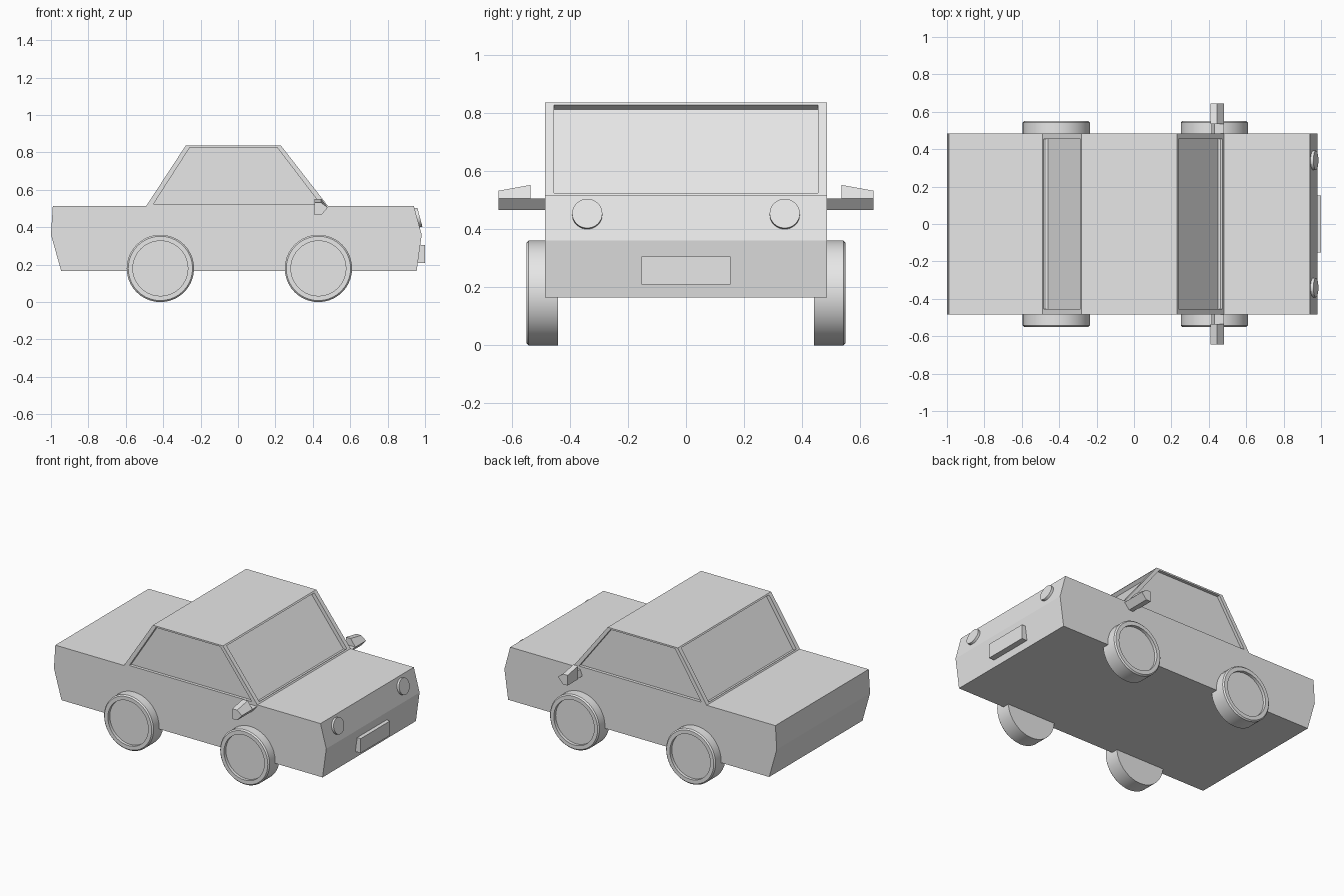
import bpy, bmesh, math
from mathutils import Matrix, Vector

cube = bpy.data.objects.get("Cube")
if cube:
    bpy.data.objects.remove(cube)

grey = bpy.data.materials.new("plain_grey")
grey.use_nodes = True
grey.diffuse_color = (0.8, 0.8, 0.8, 1)
grey.node_tree.nodes["Principled BSDF"].inputs["Base Color"].default_value = (0.8, 0.8, 0.8, 1)

HALF_WIDTH = 0.485


def finish(name, bm, smooth=False):
    """Turn a bmesh into a named object."""
    bmesh.ops.recalc_face_normals(bm, faces=bm.faces[:])
    mesh = bpy.data.meshes.new(name)
    bm.to_mesh(mesh)
    bm.free()
    mesh.materials.append(grey)
    obj = bpy.data.objects.new(name, mesh)
    bpy.context.collection.objects.link(obj)
    if smooth:
        bpy.ops.object.select_all(action="DESELECT")
        obj.select_set(True)
        bpy.context.view_layer.objects.active = obj
        bpy.ops.object.shade_smooth_by_angle(angle=math.radians(30))
    return obj


def prism(profile, y0, y1):
    """Extrude an x-z profile from y0 to y1."""
    bm = bmesh.new()
    face = bm.faces.new([bm.verts.new((x, y0, z)) for x, z in profile])
    moved = bmesh.ops.extrude_face_region(bm, geom=[face])["geom"]
    verts = [v for v in moved if isinstance(v, bmesh.types.BMVert)]
    bmesh.ops.translate(bm, verts=verts, vec=(0, y1 - y0, 0))
    bmesh.ops.recalc_face_normals(bm, faces=bm.faces[:])
    return bm


def recess(bm, face, scale, depth):
    """Cut a sunken pane into a face."""
    bmesh.ops.inset_individual(bm, faces=[face], thickness=0.001)
    centre = (face.verts[0].co + face.verts[1].co + face.verts[2].co + face.verts[3].co) / 4
    for v in face.verts:
        v.co = centre + (v.co - centre) * Vector(scale)
    normal = face.normal.copy()
    moved = bmesh.ops.extrude_discrete_faces(bm, faces=[face])["faces"][0]
    bmesh.ops.translate(bm, verts=moved.verts[:], vec=normal * -depth)


# Lower body
body = [(-0.99, 0.515), (-1.0, 0.36), (-0.945, 0.165),
        (0.955, 0.165), (0.982, 0.36), (0.94, 0.515)]
finish("body", prism(body, -HALF_WIDTH, HALF_WIDTH))

# Cabin with recessed windows on all four sides
cabin = prism([(-0.49, 0.515), (-0.28, 0.836), (0.23, 0.836), (0.48, 0.515)],
              -HALF_WIDTH, HALF_WIDTH)
for face in [f for f in cabin.faces if abs(f.normal.z) < 0.9]:
    if abs(face.normal.y) > 0.9:
        recess(cabin, face, (0.92, 1, 0.94), 0.02)
    else:
        recess(cabin, face, (0.95, 0.94, 0.95), 0.025)
finish("cabin", cabin)


# Wheels with a sunken hub disc
def wheel(name, x, side):
    bm = bmesh.new()
    spin = Matrix.Rotation(-side * math.pi / 2, 4, "X")
    place = Matrix.Translation((x, side * 0.495, 0.18)) @ spin
    bmesh.ops.create_cone(bm, cap_ends=True, segments=40, radius1=0.18,
                          radius2=0.18, depth=0.11, matrix=place)
    outer = max(bm.faces, key=lambda f: side * f.calc_center_median().y)
    bmesh.ops.bevel(bm, geom=outer.edges[:], offset=0.008, segments=1, affect="EDGES")
    outer = max(bm.faces, key=lambda f: side * f.calc_center_median().y)
    bmesh.ops.inset_individual(bm, faces=[outer], thickness=0.025)
    disc = bmesh.ops.extrude_discrete_faces(bm, faces=[outer])["faces"][0]
    bmesh.ops.translate(bm, verts=disc.verts[:], vec=(0, -side * 0.02, 0))
    finish(name, bm, smooth=True)


# Door mirrors: tapered housing on a short arm
def mirror(name, side):
    housing = prism([(0.41, 0.465), (0.445, 0.465), (0.48, 0.505),
                     (0.445, 0.552), (0.41, 0.552)], side * 0.535, side * 0.645)
    for v in housing.verts:
        if abs(v.co.y) > 0.6 and v.co.z > 0.52:
            v.co.z -= 0.02
    finish(name + "_housing", housing)
    arm = prism([(0.415, 0.465), (0.445, 0.465), (0.48, 0.505), (0.43, 0.505)],
                side * 0.47, side * 0.54)
    finish(name + "_arm", arm)


# Headlights tilted to match the nose
def headlight(name, side):
    bm = bmesh.new()
    place = Matrix.Translation((0.958, side * 0.34, 0.45)) @ Matrix.Rotation(math.radians(75), 4, "Y")
    bmesh.ops.create_cone(bm, cap_ends=True, segments=32, radius1=0.052,
                          radius2=0.052, depth=0.03, matrix=place)
    finish(name, bm, smooth=True)


for side, label in ((1, "left"), (-1, "right")):
    wheel("rear_wheel_" + label, -0.415, side)
    wheel("front_wheel_" + label, 0.43, side)
    mirror("mirror_" + label, side)
    headlight("headlight_" + label, side)

# Blank number plate
finish("front_plate", prism([(0.95, 0.21), (1.0, 0.21), (1.0, 0.305), (0.95, 0.305)], -0.153, 0.153))
